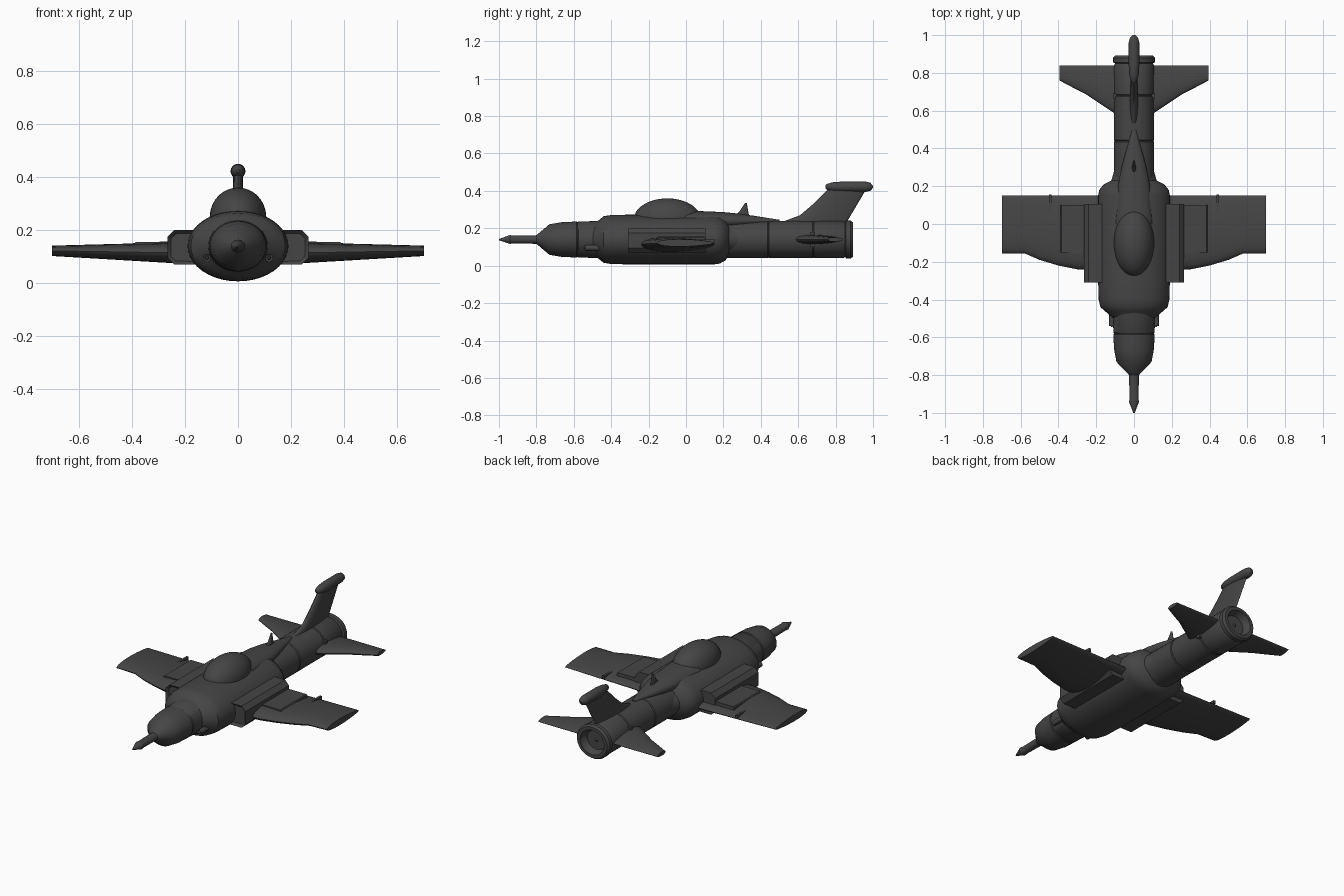
import bpy, bmesh, math
from mathutils import Vector

if "Cube" in bpy.data.objects:
    bpy.data.objects.remove(bpy.data.objects["Cube"], do_unlink=True)

GREY = (0.06, 0.06, 0.06, 1)
paint = bpy.data.materials.new("dark grey")
paint.diffuse_color = GREY
paint.use_nodes = True
paint.node_tree.nodes["Principled BSDF"].inputs["Base Color"].default_value = GREY

AXIS = 0.14     # height of the fuselage centre line
TUBE = 0.106    # tail tube radius


def finish(name, bm):
    """Turn the bmesh into a smooth object with sharp creases."""
    bmesh.ops.recalc_face_normals(bm, faces=bm.faces)
    mesh = bpy.data.meshes.new(name)
    bm.to_mesh(mesh)
    bm.free()
    mesh.materials.append(paint)
    part = bpy.data.objects.new(name, mesh)
    bpy.context.collection.objects.link(part)
    bpy.ops.object.select_all(action="DESELECT")
    part.select_set(True)
    bpy.context.view_layer.objects.active = part
    bpy.ops.object.shade_smooth_by_angle(angle=math.radians(35))


def skin(name, rings):
    """Join closed rings of points into a capped skin."""
    bm = bmesh.new()
    rows = [[bm.verts.new(point) for point in ring] for ring in rings]
    for near, far in zip(rows, rows[1:]):
        for i in range(len(near)):
            bm.faces.new((near[i - 1], near[i], far[i], far[i - 1]))
    bm.faces.new(rows[0])
    bm.faces.new(rows[-1])
    finish(name, bm)


def circle(count):
    """Cosine and sine of evenly spaced angles."""
    turns = [math.tau * i / count for i in range(count)]
    return [(math.cos(turn), math.sin(turn)) for turn in turns]


def loft(name, stations, squash=1.0, x=0.0, z=AXIS, sides=40):
    """Elliptical hull along y from (y, half width) stations."""
    skin(name, [[(x + c * width, y, z + s * width * squash) for c, s in circle(sides)]
                for y, width in stations])


def groove(y, radius):
    """Stations for a shallow panel line around a tube."""
    return [(y - .005, radius), (y, radius - .004), (y + .005, radius)]


def mix(start, end, t):
    return start + (end - start) * t


def foil(name, leading, trailing, middle, half, side=1, upright=False):
    """Tapered surface: (span, y) points in front, straight (root, tip) rules behind."""
    root, tip = leading[0][0], leading[-1][0]
    rings = []
    for span, front in leading:
        t = (span - root) / (tip - root)
        back, centre, thick = (mix(*rule, t) for rule in (trailing, middle, half))
        ring = []
        for c, s in circle(24):
            chord = (1 - c) / 2
            y = mix(front, back, chord)
            offset = centre + thick * s * (1.2 - chord / 2)
            ring.append((offset, y, span) if upright else (side * span, y, offset))
        rings.append(ring)
    skin(name, rings)


def box(name, low, high, side, chamfer=0.0, recess=0.0):
    """Block between two corners, with optional chamfered outer edges and sunken front."""
    bm = bmesh.new()
    bmesh.ops.create_cube(bm, size=1)
    for v in bm.verts:
        v.co = Vector(mix(a, b, c + .5) for a, b, c in zip(low, high, v.co))
    if chamfer:
        outer = [e for e in bm.edges if all(v.co.x > high[0] - .001 for v in e.verts)
                 and abs(e.verts[0].co.y - e.verts[1].co.y) > .001]
        bmesh.ops.bevel(bm, geom=outer, offset=chamfer, segments=1, affect="EDGES")
    if recess:
        bm.normal_update()
        mouth = [f for f in bm.faces if f.normal.y < -.9]
        bmesh.ops.inset_region(bm, faces=mouth, thickness=recess)
        for v in {v for f in mouth for v in f.verts}:
            v.co.y += recess
    for v in bm.verts:
        v.co.x *= side
    finish(name, bm)


def dome(name, centre, radii):
    """Ellipsoid, half sunk into the hull."""
    bm = bmesh.new()
    bmesh.ops.create_uvsphere(bm, u_segments=40, v_segments=24, radius=1)
    for v in bm.verts:
        v.co = Vector(mid + unit * r for mid, unit, r in zip(centre, v.co, radii))
    finish(name, bm)


# Nose with its probe, and the broad centre body
loft("nose", [(-1, .004), (-.94, .027), (-.93, .024), (-.8, .026), (-.73, .093), (-.66, .106)]
     + groove(-.58, .109) + [(-.4, .115)], squash=.88)
loft("centre_body", [(-.5, .11), (-.46, .155), (-.44, .178), (-.4, .187), (-.3, .19),
                     (.15, .19), (.18, .184), (.21, .16), (.23, .12), (.3, .1)], squash=.7)

# Tail tube with panel lines, and the hollow jet pipe
loft("tail_tube", [(.2, TUBE)] + groove(.44, TUBE) + groove(.68, TUBE)
     + [(.84, TUBE), (.85, .1)], squash=.94)
loft("jet_nozzle", [(.83, .1), (.85, .1), (.856, .11), (.88, .11), (.893, .1), (.893, .08),
                    (.87, .074), (.86, .064), (.78, .05)], squash=.92)
loft("exhaust_cone", [(.77, .035), (.82, .028), (.86, .004)], sides=20)

# Canopy, its sill, and the spine behind
dome("canopy", (0, -.1, .25), (.106, .178, .11))
dome("canopy_sill", (0, -.09, .22), (.125, .23, .06))
loft("spine", [(0, .1), (.2, .085), (.28, .07), (.36, .05), (.5, .01)], squash=.55, z=.24)
foil("antenna", [(.25, .25), (.29, .285), (.335, .315)], (.34, .325), (0, 0), (.012, .005),
     upright=True)

# Fin and the pod on its tip
foil("fin", [(.2, .46), (.24, .53), (.27, .61), (.33, .68), (.42, .77)], (.84, .97), (0, 0),
     (.022, .018), upright=True)
loft("fin_pod", [(.745, .006), (.755, .016), (.79, .025), (.84, .028), (.96, .028),
                 (.985, .022), (1, .006)], z=.422, sides=20)

for side, tag in ((1, "left"), (-1, "right")):
    # Wing with root fairing, flap track and intake
    foil(tag + "_wing", [(.15, -.24), (.3, -.24), (.4, -.22), (.5, -.19), (.58, -.155), (.7, -.155)],
         (.15, .15), (.113, .122), (.044, .02), side)
    box(tag + "_flap_track", (.437, .07, .12), (.45, .155, .14), side)
    box(tag + "_flap_plate", (.2, -.15, .12), (.39, .1, .155), side, chamfer=.005)
    box(tag + "_intake", (.1, -.31, .07), (.266, .105, .2), side, chamfer=.026, recess=.015)
    # Gun beside the nose
    loft(tag + "_gun", [(-.545, .004), (-.535, .008), (-.54, .015), (-.4, .016)],
         x=side * .117, z=.095, sides=16)
    # Tailplane and its hinge
    foil(tag + "_tailplane", [(.06, .56), (.11, .59), (.26, .69), (.31, .715), (.395, .76)],
         (.84, .84), (AXIS, AXIS), (.027, .012), side)
    box(tag + "_tailplane_hinge", (.08, .665, .1), (.112, .69, .18), side)
